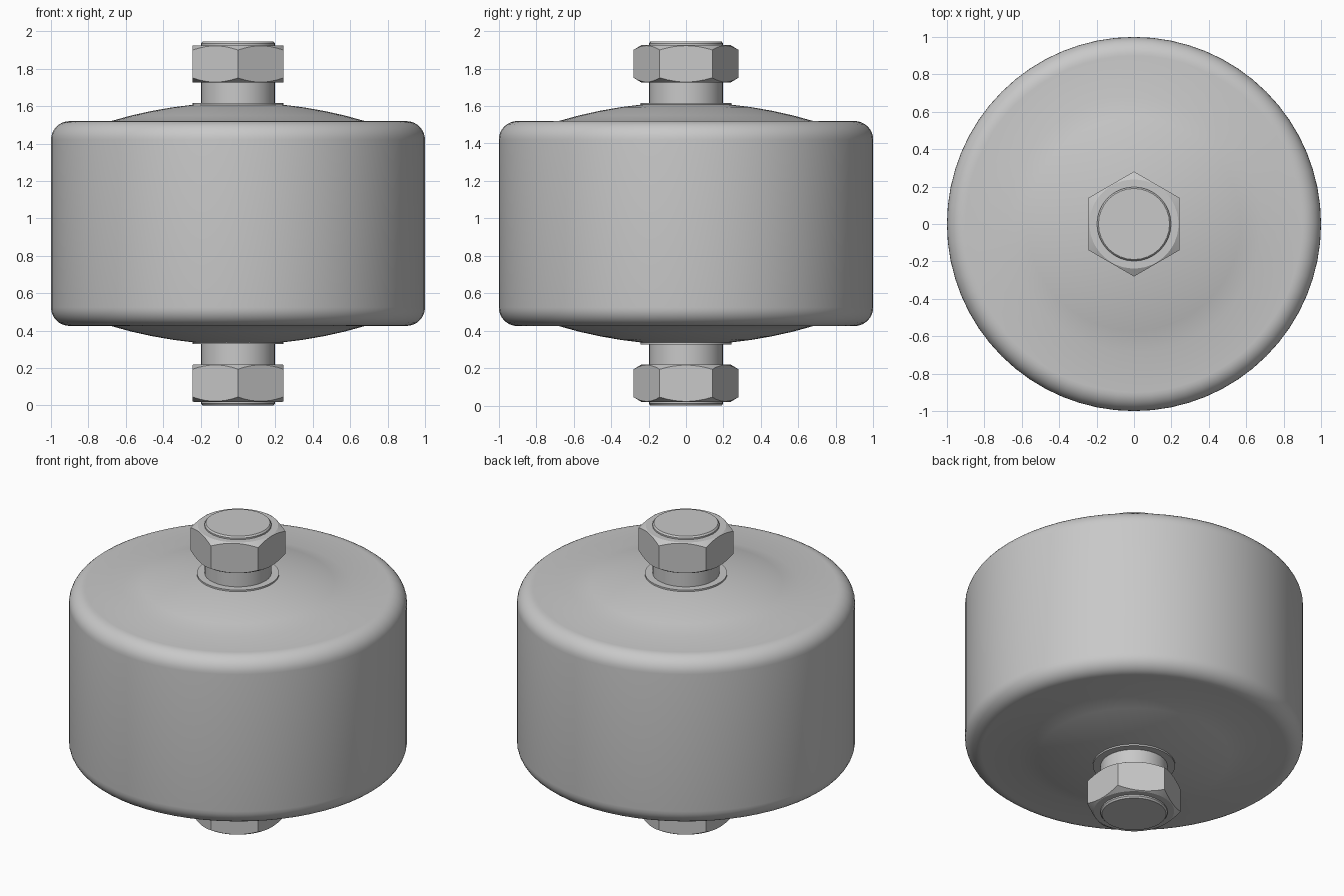
import bpy, bmesh, math
from math import cos, sin, pi

cube = bpy.data.objects.get("Cube")
if cube:
    bpy.data.objects.remove(cube, do_unlink=True)

HEIGHT = 1.945
MID = HEIGHT / 2

steel = bpy.data.materials.new("light grey metal")
steel.use_nodes = True
GREY = (0.58, 0.58, 0.58, 1)
steel.diffuse_color = GREY
steel.node_tree.nodes["Principled BSDF"].inputs["Base Color"].default_value = GREY


def finish(name, bm, angle):
    bmesh.ops.remove_doubles(bm, verts=bm.verts, dist=1e-5)
    bmesh.ops.recalc_face_normals(bm, faces=bm.faces)
    mesh = bpy.data.meshes.new(name)
    bm.to_mesh(mesh)
    bm.free()
    mesh.materials.append(steel)
    obj = bpy.data.objects.new(name, mesh)
    bpy.context.collection.objects.link(obj)
    bpy.ops.object.select_all(action='DESELECT')
    obj.select_set(True)
    bpy.context.view_layer.objects.active = obj
    bpy.ops.object.shade_smooth_by_angle(angle=math.radians(angle))


def stack(bm, rings):
    """Join rings of points with quads and cap both ends."""
    loops = [[bm.verts.new(p) for p in ring] for ring in rings]
    n = len(loops[0])
    for a, b in zip(loops, loops[1:]):
        for i in range(n):
            j = (i + 1) % n
            bm.faces.new((a[i], a[j], b[j], b[i]))
    bm.faces.new(loops[0])
    bm.faces.new(loops[-1])


def lathe(name, profile, sides, angle=30):
    bm = bmesh.new()
    stack(bm, [[(r * cos(2 * pi * i / sides), r * sin(2 * pi * i / sides), z)
                for i in range(sides)] for r, z in profile])
    finish(name, bm, angle)


def mirrored(half):
    """Complete an upper-half profile with its reflection below mid height."""
    return half + [(r, HEIGHT - z) for r, z in reversed(half)]


# Rounded drum with a shallow dome on each end
TOP, FILLET, APEX, DOME_R = 1.52, 0.1, 1.62, 2.33
dome = [(r, APEX - r * r / (2 * DOME_R)) for r in (0.15, 0.24, 0.35, 0.46, 0.57)]
dome.append((0.68, TOP))
corner = [(1 - FILLET + FILLET * sin(a), TOP - FILLET + FILLET * cos(a))
          for a in (k * pi / 16 for k in range(9))]
lathe("drum_body", mirrored(dome + corner), 64)

# Threaded stud running right through the drum
lathe("stud", mirrored([(0.19, HEIGHT), (0.198, HEIGHT - 0.01)]), 32)


# Hexagonal nut with corners chamfered by a cone
def hex_nut(name, low, high, flat=0.243, cone=0.6, steps=8):
    outline = []
    for i in range(6 * steps):
        local = (i % steps) / steps * pi / 3 - pi / 6
        ang = i // steps * pi / 3 + local
        outline.append((ang, flat / cos(local)))
    inner = [(0.238 * cos(a), 0.238 * sin(a)) for a, r in outline]
    outer = [(r * cos(a), r * sin(a)) for a, r in outline]
    drop = [(r - 0.238) * cone for a, r in outline]
    rings = [[(x, y, high) for x, y in inner],
             [(x, y, high - d) for (x, y), d in zip(outer, drop)],
             [(x, y, low + d) for (x, y), d in zip(outer, drop)],
             [(x, y, low) for x, y in inner]]
    bm = bmesh.new()
    stack(bm, rings)
    finish(name, bm, 20)


# Nut and washer at each end
for side, sign in (("upper", 1), ("lower", -1)):
    levels = sorted(MID + sign * h for h in (0.753, 0.953))
    hex_nut(side + "_nut", *levels)
    lathe(side + "_washer",
          [(0.243, MID + sign * 0.63), (0.243, MID + sign * 0.645)], 48)
